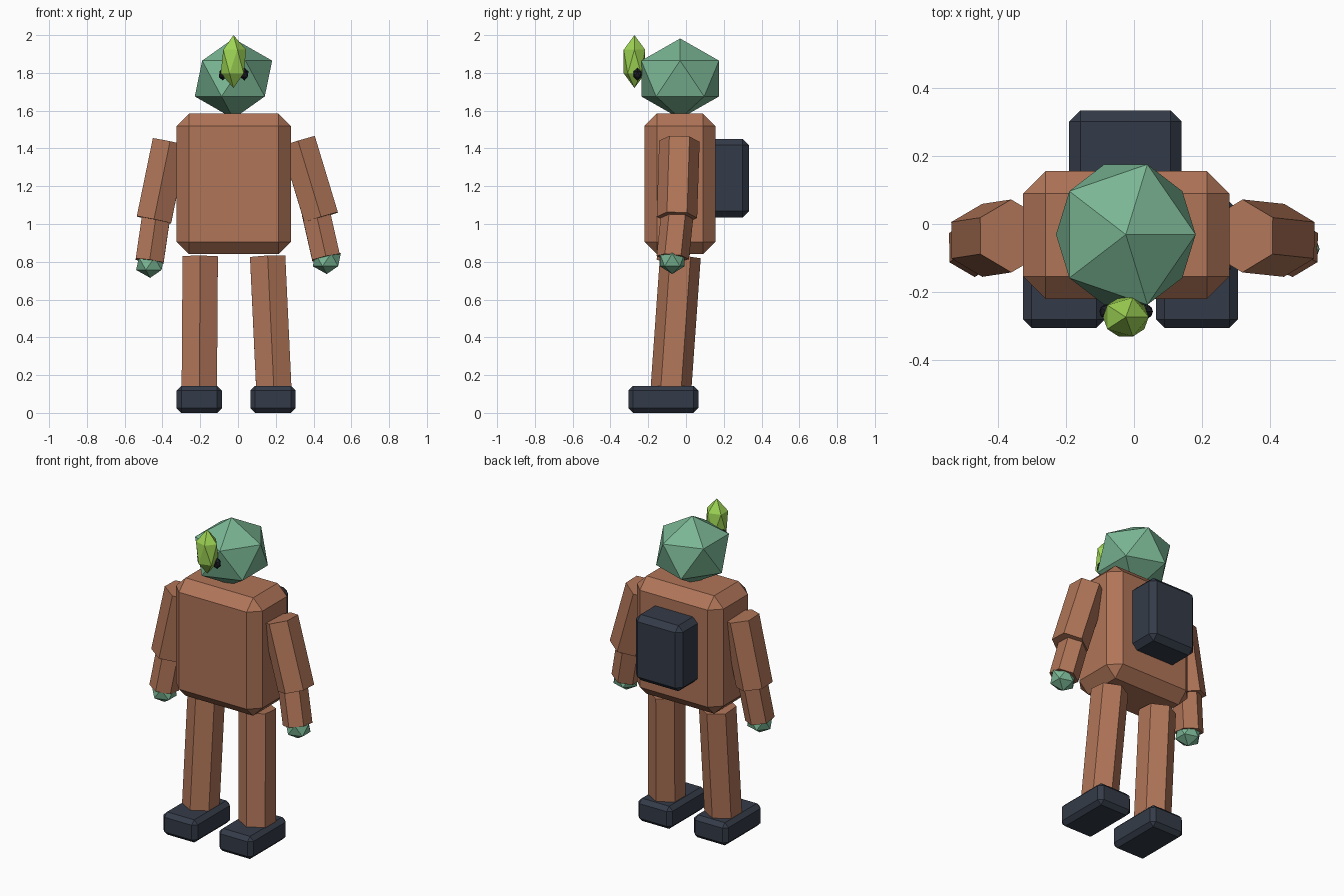
import bpy
import bmesh
from mathutils import Vector, Matrix

default = bpy.data.objects.get("Cube")
if default:
    bpy.data.objects.remove(default, do_unlink=True)


def material(name, rgb):
    mat = bpy.data.materials.new(name)
    mat.use_nodes = True
    mat.diffuse_color = (*rgb, 1)
    mat.node_tree.nodes["Principled BSDF"].inputs["Base Color"].default_value = (*rgb, 1)
    return mat


CLAY = material("clay brown", (0.434, 0.178, 0.098))
TEAL = material("soft teal", (0.195, 0.468, 0.296))
LIME = material("lime green", (0.342, 0.658, 0.089))
NAVY = material("dark slate", (0.034, 0.044, 0.065))
BLACK = material("near black", (0.013, 0.014, 0.021))


def finish(bm, name, mat, location=(0, 0, 0)):
    mesh = bpy.data.meshes.new(name)
    bm.to_mesh(mesh)
    bm.free()
    mesh.materials.append(mat)
    obj = bpy.data.objects.new(name, mesh)
    obj.location = location
    bpy.context.collection.objects.link(obj)
    return obj


def box(name, mat, low, high, bevel):
    """Box between two corners, with a single-step chamfer."""
    low, high = Vector(low), Vector(high)
    bm = bmesh.new()
    bmesh.ops.create_cube(bm, size=1)
    bmesh.ops.scale(bm, vec=high - low, verts=bm.verts)
    bmesh.ops.bevel(bm, geom=bm.edges[:], offset=bevel, segments=1,
                    affect='EDGES', profile=0.5)
    finish(bm, name, mat, (low + high) / 2)


def gem(name, mat, center, radii):
    """Twenty-sided ball stretched along the axes."""
    bm = bmesh.new()
    bmesh.ops.create_icosphere(bm, subdivisions=1, radius=1)
    bmesh.ops.scale(bm, vec=radii, verts=bm.verts)
    finish(bm, name, mat, center)


def limb(name, start, end, radius):
    """Six-sided prism between two points."""
    start, end = Vector(start), Vector(end)
    axis = start - end
    turn = Vector((0, 0, 1)).rotation_difference(axis).to_matrix().to_4x4()
    bm = bmesh.new()
    bmesh.ops.create_cone(bm, cap_ends=True, segments=6, radius1=radius,
                          radius2=radius, depth=axis.length, matrix=turn)
    finish(bm, name, CLAY, (start + end) / 2)


# Body and backpack
box("torso", CLAY, (-0.325, -0.22, 0.84), (0.28, 0.155, 1.585), 0.066)
box("backpack", NAVY, (-0.19, 0.11, 1.035), (0.14, 0.333, 1.45), 0.033)

# Head, pointed nose and eyes
gem("head", TEAL, (-0.024, -0.031, 1.77), (0.229, 0.242, 0.212))
gem("nose_crystal", LIME, (-0.024, -0.273, 1.86), (0.075, 0.067, 0.14))
for side, x in (("left", 0.034), ("right", -0.08)):
    gem(side + "_eye", BLACK, (x, -0.257, 1.793), (0.024, 0.024, 0.034))

# Arms: shoulder, elbow, wrist, hand
arms = {
    "left": ((0.318, -0.035, 1.438), (0.44, -0.048, 1.035),
             (0.412, -0.045, 1.06), (0.466, -0.07, 0.822), (0.47, -0.073, 0.81)),
    "right": ((-0.36, -0.035, 1.435), (-0.445, -0.048, 1.022),
              (-0.432, -0.045, 1.05), (-0.468, -0.07, 0.803), (-0.465, -0.073, 0.79)),
}
for side, (shoulder, elbow, top, wrist, hand) in arms.items():
    limb(side + "_upper_arm", shoulder, elbow, 0.107)
    limb(side + "_forearm", top, wrist, 0.086)
    gem(side + "_hand", TEAL, hand, (0.083, 0.077, 0.075))

# Legs and shoes
for side, hip, ankle, inner in (("left", 0.157, 0.19, 0.065),
                                ("right", -0.2, -0.205, -0.325)):
    limb(side + "_leg", (hip, -0.03, 0.826), (ankle, -0.08, 0.12), 0.108)
    box(side + "_shoe", NAVY, (inner, -0.305, 0), (inner + 0.24, 0.065, 0.143), 0.025)
